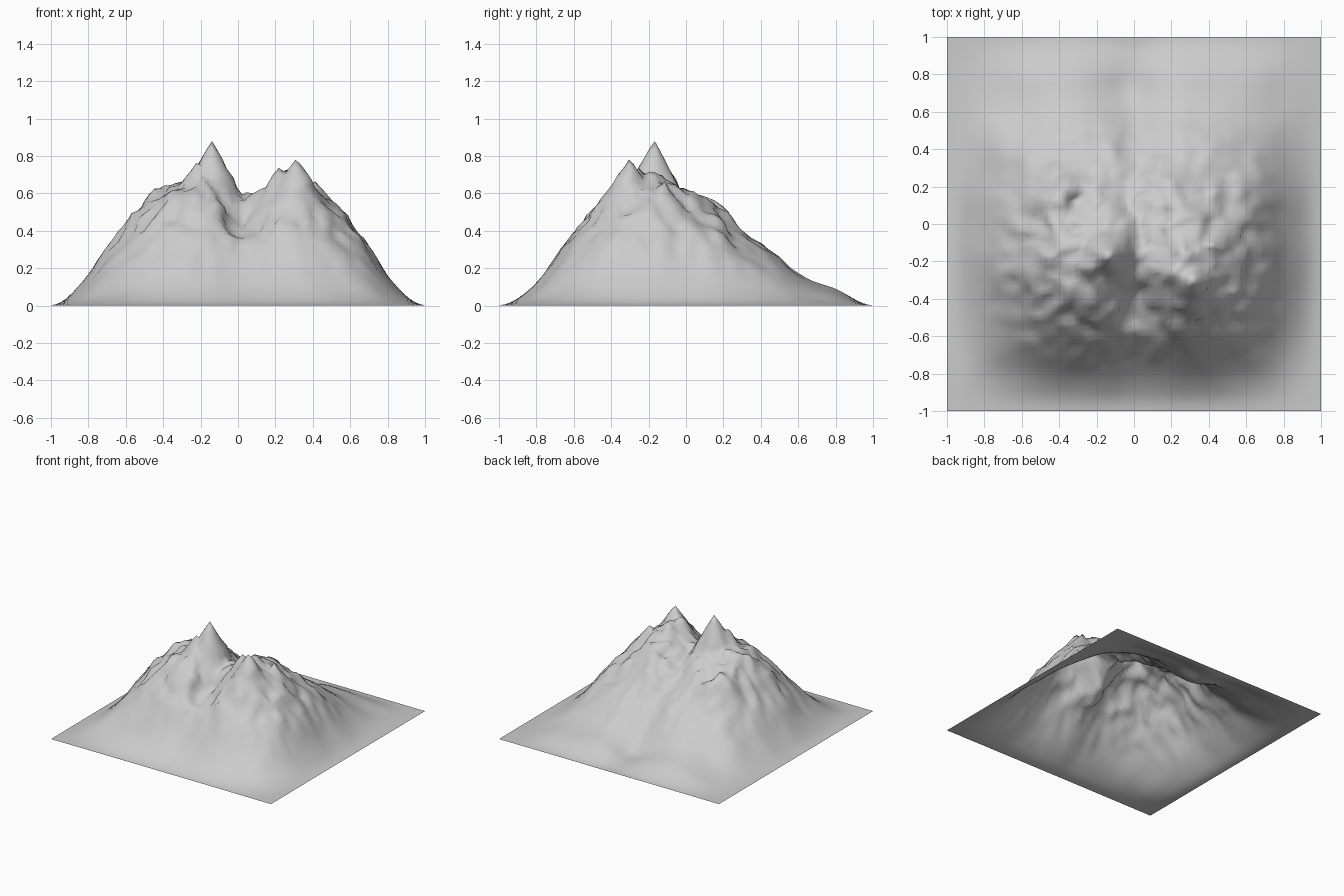
import bpy, bmesh, math
from mathutils import Vector, noise

if "Cube" in bpy.data.objects:
    bpy.data.objects.remove(bpy.data.objects["Cube"])

# Base profiles: height of the massif along x and along y (secondary peaks removed)
PROFILE_X = [(-1, 0), (-.96, .005), (-.9, .05), (-.8, .16), (-.7, .31), (-.6, .42), (-.5, .55),
             (-.4, .63), (-.25, .68), (-.14, .70), (0, .56), (.12, .63), (.25, .70),
             (.4, .64), (.5, .55), (.63, .42), (.7, .33), (.8, .16), (.9, .045), (.97, .003), (1, 0)]
PROFILE_Y = [(-1, 0), (-.96, .005), (-.9, .035), (-.8, .12), (-.7, .25), (-.6, .39), (-.5, .51),
             (-.4, .60), (-.28, .68), (-.17, .70), (0, .63), (.15, .57), (.22, .49),
             (.3, .42), (.4, .34), (.5, .25), (.6, .17), (.7, .125), (.8, .095), (.9, .035),
             (.96, .003), (1, 0)]
TOP = .70

# Sharp peaks: x, y, z, slope
PEAKS = [(-.14, -.17, .885, 1.8), (-.22, -.23, .775, 1.5), (.31, -.3, .79, 1.5),
         (.23, -.25, .745, 1.3), (.42, -.12, .68, 1.5), (-.43, -.18, .65, 1.3)]

# Hollows and rims: x, y, change in height, radius
DENTS = [(.05, -.42, -.08, .13), (-.14, .15, -.06, .12), (-.32, .12, -.08, .05),
         (.35, .18, -.03, .18), (-.05, -.58, .03, .09), (-.4, .22, .03, .08),
         (-.42, .13, .04, .07), (-.05, .72, -.07, .17)]


def sample(profile, t):
    t = max(-1, min(1, t))
    for (a, ha), (b, hb) in zip(profile, profile[1:]):
        if t <= b:
            return ha + (hb - ha) * (t - a) / (b - a)
    return 0.0


def soft(profile, t):
    return sum(sample(profile, t + o) for o in (-.03, 0, .03)) / 3 / TOP


def height(x, y):
    # dome through both profiles
    fx, fy = soft(PROFILE_X, x), soft(PROFILE_Y, y)
    h = TOP * fx * fy
    edge = min(fx, fy)
    for px, py, dz, r in DENTS:
        h += dz * math.exp(-((x - px) ** 2 + (y - py) ** 2) / (r * r))
    # rocky relief, stronger with altitude
    rough = min(max((h - .12) / .35, 0), 1)
    p = Vector((x, y, 3.7))
    h += rough * (.04 * noise.noise(p * 6) + .045 * noise.noise(p * 13))
    # gullies running down the flanks
    ang = math.atan2(y + .12, x)
    flank = min(edge / .3, 1) * min(max((.6 - h) / .3, 0), 1)
    h += flank * .018 * noise.noise(Vector((math.cos(ang) * 4, math.sin(ang) * 4, h * 3)))
    for px, py, pz, slope in PEAKS:
        h = max(h, pz - slope * math.hypot(x - px, y - py))
    return max(h, 0)


# Mountain: one open terrain sheet
bm = bmesh.new()
bmesh.ops.create_grid(bm, x_segments=72, y_segments=72, size=1)
for v in bm.verts:
    v.co.z = height(v.co.x, v.co.y)
    # sideways jitter makes craggy ledges high up
    crag = .025 * min(max((v.co.z - .25) / .2, 0), 1) * min(max((.8 - v.co.z) / .15, 0), 1)
    n = noise.noise_vector(v.co * 12)
    v.co.x += crag * n.x
    v.co.y += crag * n.y
for f in bm.faces:
    f.smooth = True
mesh = bpy.data.meshes.new("mountain")
bm.to_mesh(mesh)
bm.free()
mountain = bpy.data.objects.new("mountain", mesh)
bpy.context.collection.objects.link(mountain)
